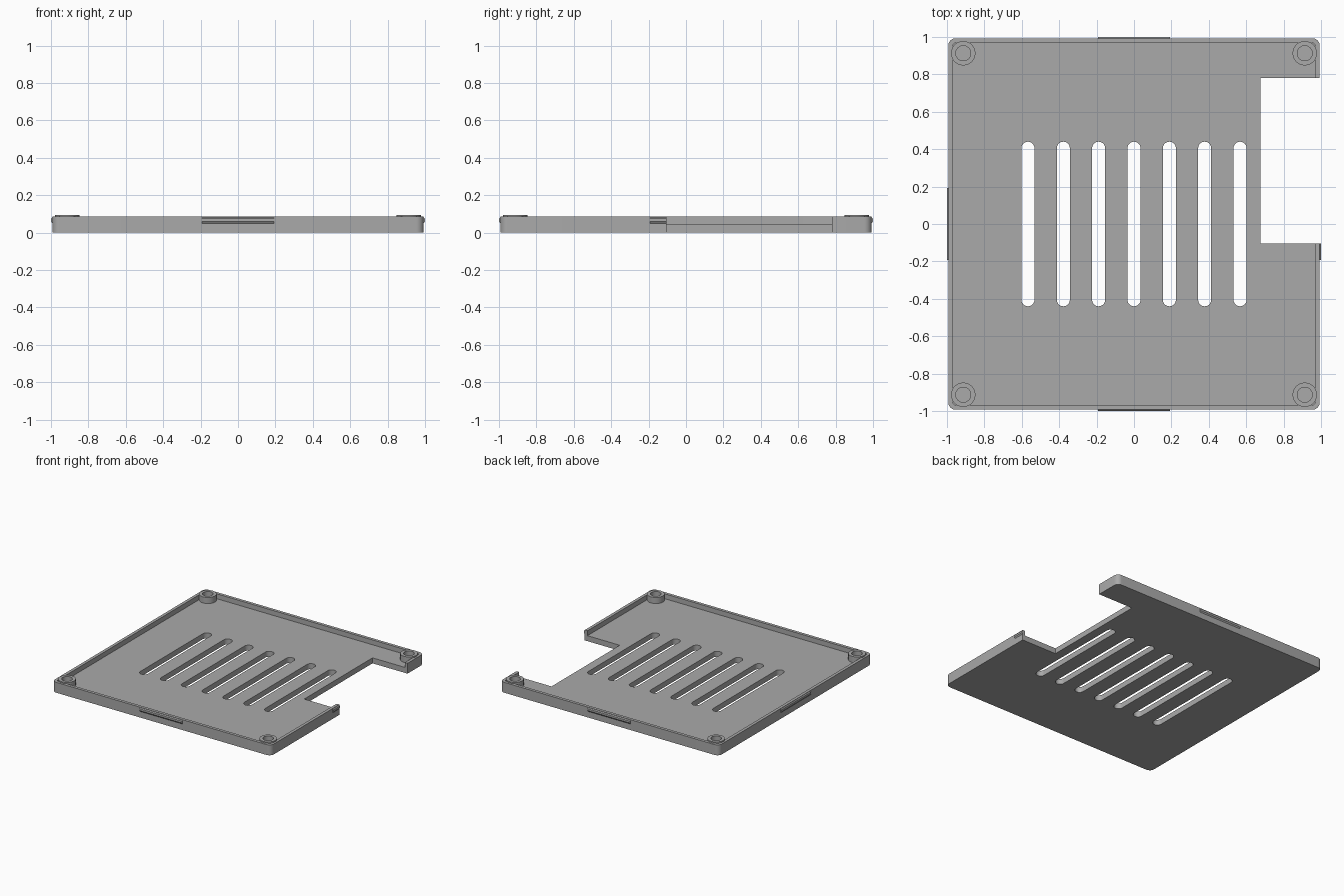
import bpy, bmesh, math
from mathutils import Matrix

old = bpy.data.objects.get("Cube")
if old:
    bpy.data.objects.remove(old, do_unlink=True)

grey = bpy.data.materials.new("matte grey")
grey.use_nodes = True
grey.diffuse_color = (0.4, 0.4, 0.4, 1)
grey.node_tree.nodes["Principled BSDF"].inputs["Base Color"].default_value = grey.diffuse_color

HALF, WALL_TOP, FLOOR, WALL = 0.993, 0.085, 0.045, 0.025


def rounded_outline(x0, x1, y0, y1, r, steps=8):
    """Corner-rounded rectangle, counter-clockwise."""
    centres = [(x1 - r, y1 - r), (x0 + r, y1 - r), (x0 + r, y0 + r), (x1 - r, y0 + r)]
    pts = []
    for q, (cx, cy) in enumerate(centres):
        for i in range(steps + 1):
            a = (q + i / steps) * math.pi / 2
            p = (cx + r * math.cos(a), cy + r * math.sin(a))
            if not pts or math.dist(p, pts[-1]) > 1e-5:
                pts.append(p)
    return pts


def make_object(name, bm):
    bmesh.ops.recalc_face_normals(bm, faces=bm.faces)
    mesh = bpy.data.meshes.new(name)
    bm.to_mesh(mesh)
    bm.free()
    mesh.materials.append(grey)
    ob = bpy.data.objects.new(name, mesh)
    bpy.context.collection.objects.link(ob)
    return ob


def prism(name, outline, z0, z1):
    bm = bmesh.new()
    face = bm.faces.new([bm.verts.new((x, y, z0)) for x, y in outline])
    top = bmesh.ops.extrude_face_region(bm, geom=[face])["geom"]
    verts = [v for v in top if isinstance(v, bmesh.types.BMVert)]
    bmesh.ops.translate(bm, verts=verts, vec=(0, 0, z1 - z0))
    return make_object(name, bm)


def box(name, x0, x1, y0, y1, z0, z1):
    return prism(name, [(x0, y0), (x1, y0), (x1, y1), (x0, y1)], z0, z1)


def cut(target, cutters):
    """Subtract the cutters, bake the result and remove them."""
    for c in cutters:
        c.hide_render = True
        mod = target.modifiers.new("cut", "BOOLEAN")
        mod.operation, mod.solver, mod.object = "DIFFERENCE", "EXACT", c
    deps = bpy.context.evaluated_depsgraph_get()
    mesh = bpy.data.meshes.new_from_object(target.evaluated_get(deps))
    target.modifiers.clear()
    target.data = mesh
    for c in cutters:
        bpy.data.objects.remove(c, do_unlink=True)


def smooth(ob):
    bpy.ops.object.select_all(action="DESELECT")
    ob.select_set(True)
    bpy.context.view_layer.objects.active = ob
    bpy.ops.object.shade_smooth_by_angle(angle=math.radians(30))


# Tray: floor and rim, with vent slots and a side notch cut out
tray = prism("tray", rounded_outline(-HALF, HALF, -HALF, HALF, 0.04), 0, WALL_TOP)
inner = HALF - WALL
cutters = [prism("pocket", rounded_outline(-inner, inner, -inner, inner, 0.015), FLOOR, 0.2),
           box("notch", 0.675, 1.2, -0.105, 0.78, -0.1, 0.3)]
for i in range(-3, 4):
    x = i * 0.189
    cutters.append(prism("slot", rounded_outline(x - 0.035, x + 0.035, -0.44, 0.44, 0.035),
                         -0.1, 0.15))
cut(tray, cutters)
smooth(tray)

# Corner bosses: lathed rings with a blind hole
profile = [(0, FLOOR), (0.04, FLOOR), (0.04, 0.095), (0.065, 0.095), (0.065, 0.02)]
for sx, side in ((1, "left"), (-1, "right")):
    for sy, end in ((-1, "front"), (1, "back")):
        bm = bmesh.new()
        vs = [bm.verts.new((r, 0, z + (0.001 if r < 0.05 and z == FLOOR else 0)))
              for r, z in profile]
        es = [bm.edges.new(p) for p in zip(vs, vs[1:])]
        bmesh.ops.spin(bm, geom=vs + es, axis=(0, 0, 1), cent=(0, 0, 0),
                       angle=math.tau, steps=40)
        bmesh.ops.remove_doubles(bm, verts=bm.verts, dist=1e-5)
        bmesh.ops.translate(bm, verts=bm.verts, vec=(sx * 0.913, sy * 0.913, 0))
        boss = make_object(f"{end}_{side}_boss", bm)
        # Lathe normals: the hole floor and rim face up
        if any(f.normal.z < -0.5 for f in boss.data.polygons):
            boss.data.flip_normals()
        smooth(boss)

# Snap ridges along the middle of each side; the notch shortens one
section = [(-0.01, 0.05), (0, 0.05), (0.007, 0.06), (0.007, 0.075), (0, 0.082), (-0.01, 0.082)]
for k, side in enumerate(("left", "back", "right", "front")):
    start, stop = -0.193, (-0.105 if side == "left" else 0.193)
    bm = bmesh.new()
    face = bm.faces.new([bm.verts.new((HALF + d, start, z)) for d, z in section])
    ext = bmesh.ops.extrude_face_region(bm, geom=[face])["geom"]
    bmesh.ops.translate(bm, verts=[v for v in ext if isinstance(v, bmesh.types.BMVert)],
                        vec=(0, stop - start, 0))
    bmesh.ops.rotate(bm, verts=bm.verts, cent=(0, 0, 0),
                     matrix=Matrix.Rotation(k * math.pi / 2, 3, "Z"))
    make_object(f"{side}_snap_ridge", bm)
